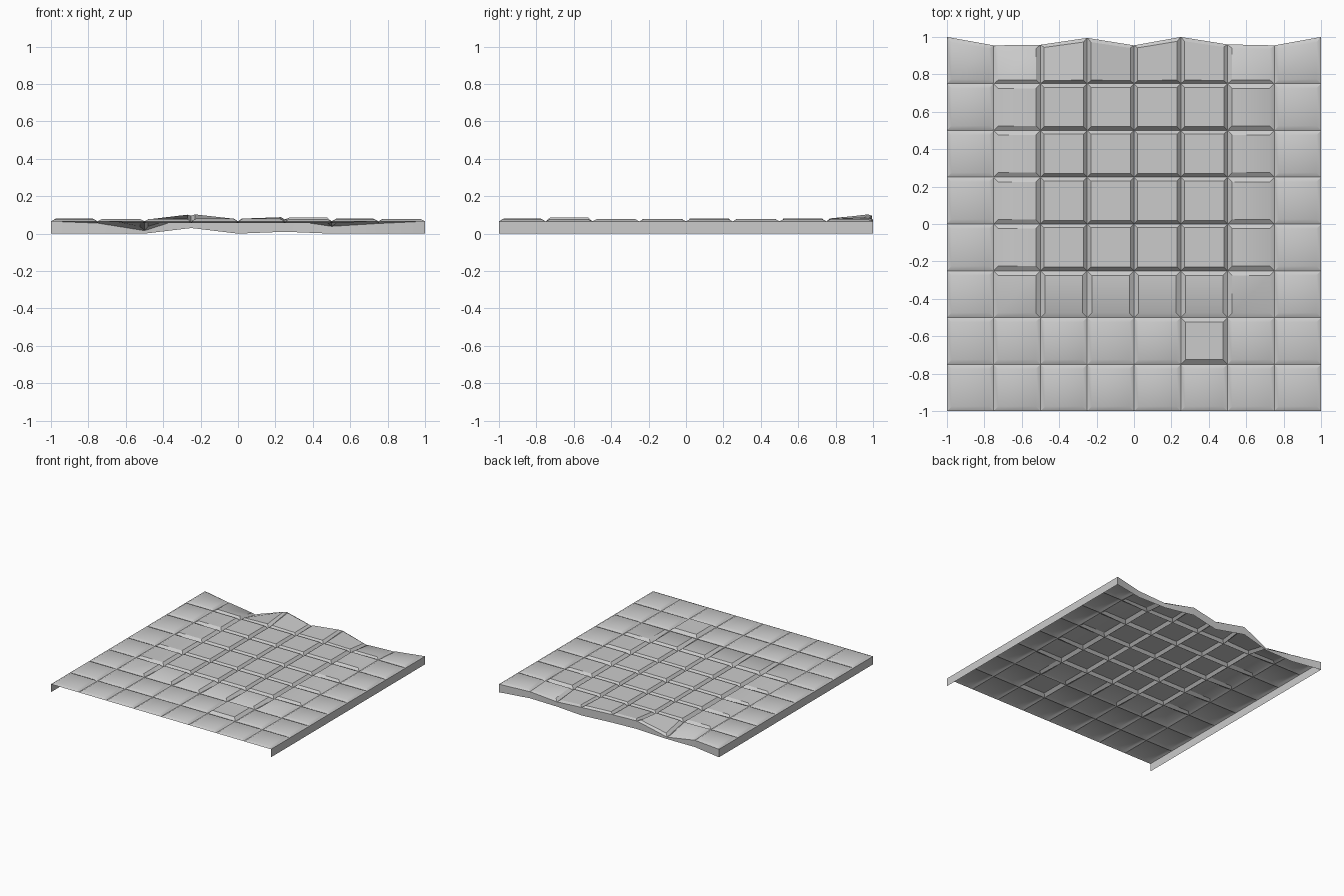
import bpy, bmesh, random
from mathutils import Vector

if "Cube" in bpy.data.objects:
    bpy.data.objects.remove(bpy.data.objects["Cube"])

random.seed(4)
N, S = 8, 0.25
# warped back edge: y position, and lift of each grid point
BACK_Y = [1.0, 0.955, 0.958, 0.995, 0.955, 1.0, 0.96, 0.955, 1.0]
BACK_DZ = [0, -0.01, -0.05, 0.03, 0.0, 0.01, -0.027, -0.012, 0]


def seam(i, j):
    """Grid point at the bottom of the grooves (deeper in the worn middle)."""
    x, y = -1 + i * S, -1 + j * S
    z = 0.056 if 2 <= i <= 6 and 3 <= j <= 7 else 0.066
    if j == N:
        return Vector((x, BACK_Y[i], 0.066 + BACK_DZ[i]))
    return Vector((x, y, z))


def corner(i, j):
    """Grid point at a level base height, used to place tile tops."""
    p = seam(i, j)
    p.z = BACK_DZ[i] if j == N else 0
    return p


def tile_top(i, j, u, v, h):
    a = corner(i, j).lerp(corner(i + 1, j), u)
    b = corner(i, j + 1).lerp(corner(i + 1, j + 1), u)
    return a.lerp(b, v) + Vector((0, 0, h))


bm = bmesh.new()


def face(points):
    bm.faces.new([bm.verts.new(p) for p in points])


# bevelled tiles
for i in range(N):
    for j in range(N):
        worn = 2 <= i <= 5 and 3 <= j <= 7
        h = 0.078 + random.uniform(-0.001, 0.002)
        if (i, j) == (5, 1):
            h = 0.087
        b = 0.08 if worn else 0.1
        low = [seam(i, j), seam(i + 1, j), seam(i + 1, j + 1), seam(i, j + 1)]
        top = [tile_top(i, j, u, v, h) for u, v in
               ((b, b), (1 - b, b), (1 - b, 1 - b), (b, 1 - b))]
        face(top)
        for k in range(4):
            n = (k + 1) % 4
            face([low[k], low[n], top[n], top[k]])


# side skirts and torn back skirt (the front is open)
def skirt(p, q, zp=0.0, zq=0.0):
    face([Vector((p.x, p.y, zp)), Vector((q.x, q.y, zq)), q, p])


for k in range(N):
    skirt(seam(N, k), seam(N, k + 1))
    skirt(seam(0, k + 1), seam(0, k))
    skirt(seam(k + 1, N), seam(k, N),
          max(0, BACK_DZ[k + 1]), max(0, BACK_DZ[k]))

bmesh.ops.remove_doubles(bm, verts=bm.verts, dist=0.0005)
mesh = bpy.data.meshes.new("tiled_floor")
bm.to_mesh(mesh)
bm.free()
floor = bpy.data.objects.new("tiled_floor", mesh)
bpy.context.collection.objects.link(floor)
bpy.context.view_layer.objects.active = floor
floor.select_set(True)
bpy.ops.object.shade_smooth_by_angle(angle=0.54)
